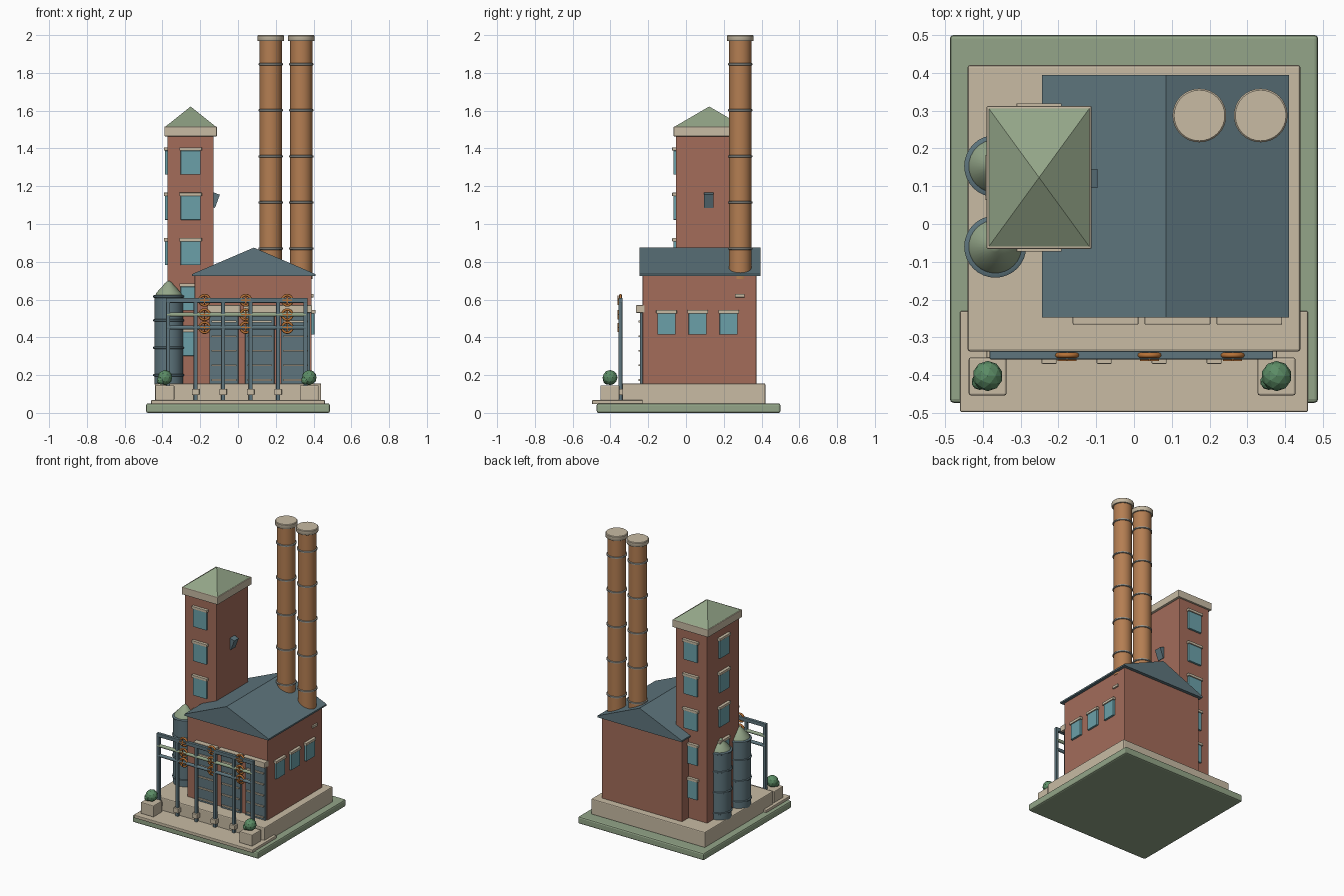
import bpy, bmesh, math
from mathutils import Matrix, Vector

if "Cube" in bpy.data.objects:
    bpy.data.objects.remove(bpy.data.objects["Cube"])


def material(name, hexcode):
    srgb = [int(hexcode[i:i + 2], 16) / 255 for i in (0, 2, 4)]
    col = [((c + 0.055) / 1.055) ** 2.4 for c in srgb] + [1]
    m = bpy.data.materials.new(name)
    m.use_nodes = True
    m.diffuse_color = col
    m.node_tree.nodes["Principled BSDF"].inputs["Base Color"].default_value = col
    return m


LAWN = material("sage green", "93A588")
STONE = material("warm stone", "C8BBA4")
BRICK = material("red brick", "A36C5A")
SLATE = material("blue slate", "5E757D")
GLASS = material("teal glass", "6BA0A9")
CLAY = material("tan clay", "B47E52")
METAL = material("grey metal", "9A9A93")
LEAF = material("leaf green", "5C8D66")
ORANGE = material("valve orange", "B87236")


def finish(name, bm, mat, bevel=0, smooth=False):
    bmesh.ops.recalc_face_normals(bm, faces=bm.faces)
    me = bpy.data.meshes.new(name)
    bm.to_mesh(me)
    bm.free()
    me.materials.append(mat)
    ob = bpy.data.objects.new(name, me)
    bpy.context.collection.objects.link(ob)
    if bevel:
        mod = ob.modifiers.new("soft_edges", "BEVEL")
        mod.width, mod.segments = bevel, 2
    if smooth:
        bpy.ops.object.select_all(action="DESELECT")
        ob.select_set(True)
        bpy.context.view_layer.objects.active = ob
        bpy.ops.object.shade_smooth_by_angle(angle=math.radians(40))
    return ob


def box(name, xs, ys, zs, mat, bevel=0, place=Matrix()):
    bm = bmesh.new()
    size = [b - a for a, b in (xs, ys, zs)]
    mid = [(a + b) / 2 for a, b in (xs, ys, zs)]
    bmesh.ops.create_cube(bm, size=1, matrix=place @ Matrix.Translation(mid) @ Matrix.Diagonal(size + [1]))
    return finish(name, bm, mat, bevel)


def lathe(name, x, y, profile, mat, sides=32):
    """Spin (radius, height) pairs about a vertical axis."""
    bm = bmesh.new()
    pts = [(0, profile[0][1])] + profile + [(0, profile[-1][1])]
    verts = [bm.verts.new((x + r, y, z)) for r, z in pts]
    edges = [bm.edges.new(p) for p in zip(verts, verts[1:])]
    bmesh.ops.spin(bm, geom=verts + edges, cent=(x, y, 0), axis=(0, 0, 1),
                   angle=math.tau, steps=sides)
    bmesh.ops.remove_doubles(bm, verts=bm.verts, dist=0.0001)
    return finish(name, bm, mat, smooth=True)


def hull(name, points, mat):
    bm = bmesh.new()
    for p in points:
        bm.verts.new(p)
    bmesh.ops.convex_hull(bm, input=bm.verts)
    bmesh.ops.dissolve_limit(bm, angle_limit=0.01, verts=bm.verts, edges=bm.edges)
    return finish(name, bm, mat)


def window(name, x, y, z, turn, w, h):
    """Glass pane and stone lintel on a wall; turn 0 faces -y."""
    place = Matrix.Translation((x, y, z)) @ Matrix.Rotation(math.radians(turn), 4, "Z")
    box(name + "_pane", (-w / 2, w / 2), (-0.014, 0.01), (-h / 2, h / 2), GLASS, 0.002, place)
    box(name + "_lintel", (-w / 2 - 0.007, w / 2 + 0.007), (-0.02, 0.01),
        (h / 2, h / 2 + 0.018), STONE, 0.002, place)


# Ground layers
box("lawn_base", (-0.487, 0.487), (-0.473, 0.5), (0, 0.05), LAWN, 0.01)
box("front_apron", (-0.46, 0.46), (-0.497, -0.23), (0.046, 0.068), STONE, 0.004)
box("plinth", (-0.44, 0.44), (-0.337, 0.42), (0.046, 0.156), STONE, 0.006)

# Main hall with solid gable roof
box("hall", (-0.23, 0.39), (-0.23, 0.372), (0.15, 0.73), BRICK, 0.004)
gable = [(-0.243, 0.724), (0.41, 0.724), (0.41, 0.735), (0.084, 0.875), (-0.243, 0.735)]
hull("hall_roof", [(x, y, z) for x, z in gable for y in (-0.247, 0.394)], SLATE)
for y in (-0.103, 0.062, 0.226):
    window("hall_window", 0.39, y, 0.47, 90, 0.095, 0.112)
box("wall_vent", (0.385, 0.4), (0.26, 0.31), (0.612, 0.63), STONE, 0.002)

# Three ribbed shutter doors under stone lintels
for x in (-0.075, 0.115, 0.305):
    box("shutter_door", (x - 0.077, x + 0.077), (-0.244, -0.22), (0.15, 0.53), SLATE, 0.003)
    box("door_lintel", (x - 0.087, x + 0.087), (-0.266, -0.22), (0.53, 0.57), STONE, 0.003)
    for i in range(5):
        z = 0.175 + 0.077 * i
        box("shutter_rib", (x - 0.066, x + 0.066), (-0.252, -0.24), (z - 0.005, z + 0.005), STONE)

# Tower with windows on three sides
TX, TY = -0.251, 0.123
box("tower", (-0.373, -0.129), (-0.053, 0.299), (0.15, 1.47), BRICK, 0.003)
for i in range(5):
    z = 0.365 + 0.24 * i
    window("tower_front_window", TX, -0.053, z, 0, 0.105, 0.126)
    window("tower_back_window", TX, 0.299, z, 180, 0.105, 0.126)
    window("tower_side_window", -0.373, TY, z, 270, 0.105, 0.126)
box("tower_cornice", (-0.39, -0.112), (-0.066, 0.312), (1.464, 1.516), STONE, 0.004)
hull("tower_roof", [(TX + sx * 0.134, TY + sy * 0.184, 1.515) for sx in (-1, 1) for sy in (-1, 1)]
     + [(TX, TY, 1.622)], LAWN)

# Angled floodlight on the tower
lamp = [(-0.132, 1.168), (-0.096, 1.155), (-0.122, 1.085), (-0.132, 1.09)]
hull("floodlight", [(x, y, z) for x, z in lamp for y in (0.095, 0.146)], SLATE)

# Twin chimneys with bands and caps
for x in (0.173, 0.335):
    y = 0.287
    lathe("chimney", x, y, [(0.059, 0.71), (0.059, 1.98)], CLAY)
    lathe("chimney_cap", x, y, [(0.068, 1.968), (0.071, 1.972), (0.071, 1.996), (0.067, 2.0)], STONE)
    for i in range(5):
        z = 0.87 + 0.244 * i
        lathe("chimney_band", x, y, [(0.058, z - 0.007), (0.065, z - 0.004),
                                     (0.065, z + 0.004), (0.058, z + 0.007)], METAL)

# Silos with cone lids and hoops
for y in (-0.06, 0.153):
    x = -0.367
    lathe("silo", x, y, [(0.076, 0.15), (0.076, 0.62)], SLATE)
    lathe("silo_lid", x, y, [(0.072, 0.618), (0.066, 0.635), (0.014, 0.692), (0.005, 0.698)], LAWN)
    for z in (0.2, 0.345, 0.49, 0.616):
        lathe("silo_hoop", x, y, [(0.074, z - 0.008), (0.082, z - 0.004),
                                  (0.082, z + 0.004), (0.074, z + 0.008)], SLATE)

# Pipe rack across the front
RY = -0.347


def pipe(name, z, r, mat, x0, x1):
    bm = bmesh.new()
    m = Matrix.Translation(((x0 + x1) / 2, RY, z)) @ Matrix.Rotation(math.pi / 2, 4, "Y")
    bmesh.ops.create_cone(bm, cap_ends=True, segments=16, radius1=r, radius2=r, depth=x1 - x0, matrix=m)
    finish(name, bm, mat, smooth=True)


box("rack_top_beam", (-0.382, 0.368), (RY - 0.011, RY + 0.011), (0.583, 0.608), SLATE, 0.003)
pipe("rack_green_pipe", 0.52, 0.011, LAWN, -0.375, 0.36)
pipe("rack_lower_pipe", 0.452, 0.011, SLATE, -0.375, 0.36)
for i in range(6):
    x = -0.37 + 0.1455 * i
    box("rack_post", (x - 0.01, x + 0.01), (RY - 0.01, RY + 0.01), (0.06, 0.6), SLATE, 0.002)
    box("post_foot", (x - 0.02, x + 0.02), (-0.37, -0.33), (0.095, 0.127), STONE, 0.003)


# Valve wheels on the pipes
def wheel(x, z):
    bpy.ops.mesh.primitive_torus_add(location=(x, RY, z), rotation=(math.pi / 2, 0, 0), major_radius=0.027,
                                     minor_radius=0.007, major_segments=24, minor_segments=8)
    ob = bpy.context.object
    ob.name = "valve_wheel"
    ob.data.materials.append(ORANGE)
    bpy.ops.object.shade_smooth()
    box("wheel_spoke", (x - 0.025, x + 0.025), (RY - 0.015, RY - 0.01), (z - 0.003, z + 0.003), ORANGE)
    box("wheel_spoke", (x - 0.003, x + 0.003), (RY - 0.015, RY - 0.01), (z - 0.025, z + 0.025), ORANGE)


for x in (-0.177, 0.041, 0.261):
    for z in (0.596, 0.52, 0.452):
        wheel(x, z)


# Planters with faceted bushes
def ball(x, y, z, r):
    bm = bmesh.new()
    bmesh.ops.create_icosphere(bm, subdivisions=2, radius=r, matrix=Matrix.Translation((x, y, z)))
    finish("bush", bm, LEAF)


for x in (-0.387, 0.377):
    box("planter", (x - 0.05, x + 0.05), (-0.453, -0.353), (0.066, 0.146), STONE, 0.005)
    ball(x, -0.402, 0.187, 0.04)
    ball(x - 0.021, -0.417, 0.172, 0.022)
